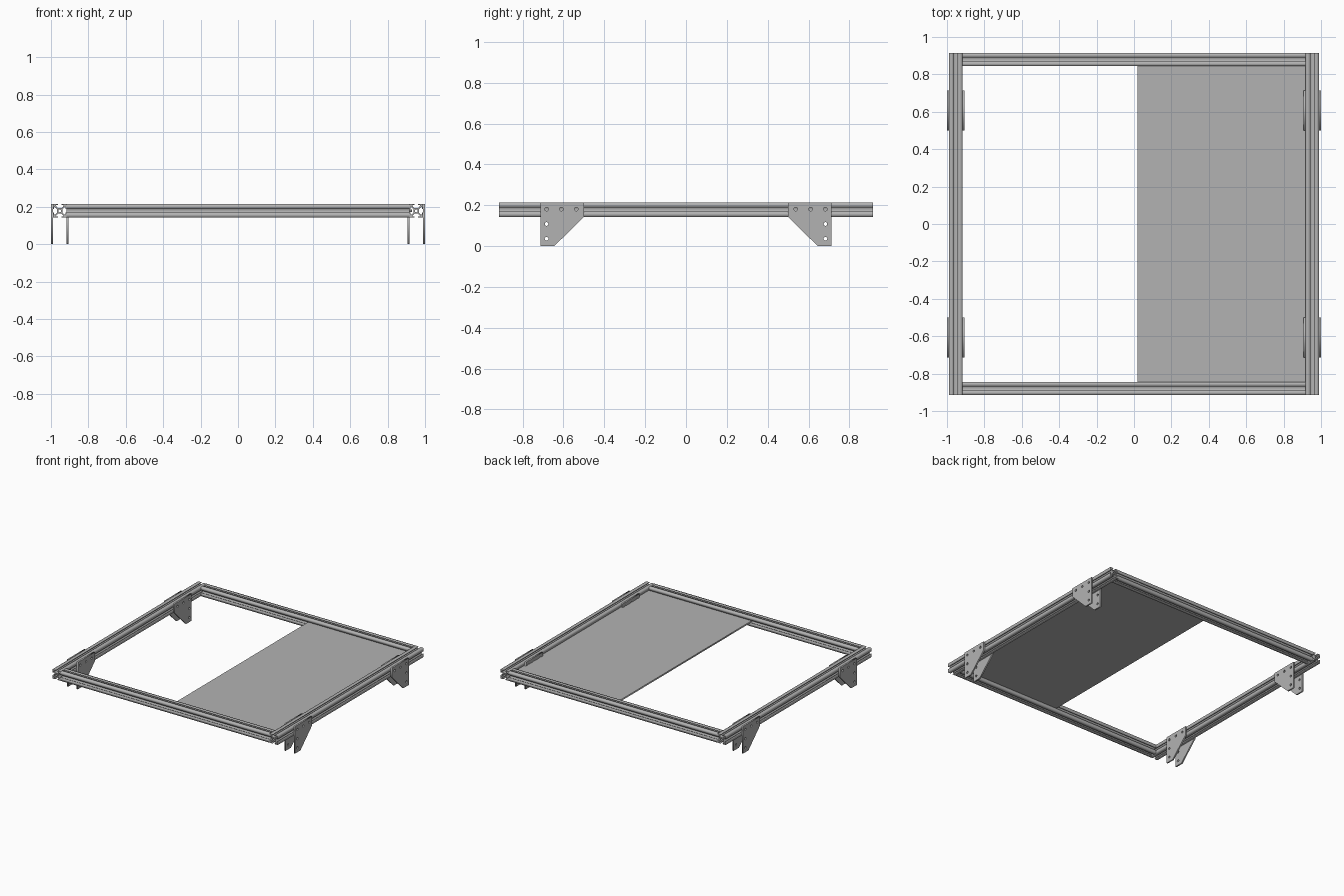
import bpy
from math import cos, sin, pi
from mathutils import Matrix, Vector

if "Cube" in bpy.data.objects:
    bpy.data.objects.remove(bpy.data.objects["Cube"])

grey = bpy.data.materials.new("aluminium_grey")
grey.use_nodes = True
colour = (0.45, 0.45, 0.45, 1)
grey.diffuse_color = colour
grey.node_tree.nodes["Principled BSDF"].inputs["Base Color"].default_value = colour

SIZE = 0.0715           # rail section
TOP = 0.214             # top of the frame
MID = TOP - SIZE / 2    # rail centre height
RAIL_X = 0.953          # side rail centre
END_Y = 0.915           # outer end of the frame
PLATE = 0.011           # bracket plate thickness


def circle(cx, cy, r, n=16):
    return [(cx + r * cos(2 * pi * i / n), cy + r * sin(2 * pi * i / n)) for i in range(n)]


def extruded(name, loops, depth, u, v, centre):
    """Extrude an outline with holes; u and v are the outline's axes in space."""
    curve = bpy.data.curves.new(name, "CURVE")
    curve.dimensions = "2D"
    curve.fill_mode = "BOTH"
    curve.extrude = depth / 2
    for loop in loops:
        spline = curve.splines.new("POLY")
        spline.points.add(len(loop) - 1)
        for point, (x, y) in zip(spline.points, loop):
            point.co = (x, y, 0, 1)
        spline.use_cyclic_u = True
    temp = bpy.data.objects.new(name + "_outline", curve)
    bpy.context.collection.objects.link(temp)
    mesh = bpy.data.meshes.new_from_object(temp.evaluated_get(bpy.context.evaluated_depsgraph_get()))
    bpy.data.objects.remove(temp)
    bpy.data.curves.remove(curve)
    u, v = Vector(u), Vector(v)
    w = u.cross(v)
    mesh.transform(Matrix.Translation(centre) @ Matrix((u, v, w)).transposed().to_4x4())
    mesh.name = name
    mesh.materials.clear()
    mesh.materials.append(grey)
    obj = bpy.data.objects.new(name, mesh)
    bpy.context.collection.objects.link(obj)
    return obj


# T-slot section: one side's points, turned four times
half_slot = [(0.28, 1), (0.28, 0.85), (0.55, 0.85), (0.55, 0.72), (0.28, 0.42)]
side = [(1, 1)] + half_slot + [(-x, y) for x, y in reversed(half_slot)]
section = []
for turn in range(4):
    for x, y in side:
        for _ in range(turn):
            x, y = -y, x
        section.append((x * SIZE / 2, y * SIZE / 2))
rail_loops = [section, circle(0, 0, SIZE * 0.11)]

# Frame: long side rails, with cross rails between them
for label, s in (("left", 1), ("right", -1)):
    extruded(label + "_side_rail", rail_loops, 2 * END_Y,
             (1, 0, 0), (0, 0, 1), (s * RAIL_X, 0, MID))
for label, s in (("back", 1), ("front", -1)):
    extruded(label + "_cross_rail", rail_loops, 2 * RAIL_X - SIZE,
             (0, 1, 0), (0, 0, 1), (0, s * (END_Y - SIZE / 2), MID))

# Panel held in the slots, covering the left half
x0, x1 = 0.02, RAIL_X - SIZE * 0.3
y1 = END_Y - SIZE * 0.8
extruded("panel", [[(x0, -y1), (x1, -y1), (x1, y1), (x0, y1)]], 0.012,
         (1, 0, 0), (0, 1, 0), (0, 0, MID))

# Foot brackets: a drilled plate on each face of the side rails
outline = [(0.5, TOP), (0.5, 0.142), (0.645, 0), (0.713, 0), (0.713, TOP)]
holes = [(0.537, 0.181), (0.61, 0.181), (0.683, 0.181), (0.683, 0.108), (0.683, 0.036)]
plate_loops = [outline] + [circle(y, z, 0.009) for y, z in holes]
for x_label, sx in (("left", 1), ("right", -1)):
    for y_label, sy in (("back", 1), ("front", -1)):
        for face, offset in (("outer", 1), ("inner", -1)):
            x = sx * (RAIL_X + offset * (SIZE + PLATE) / 2)
            loops = [[(y * sy, z) for y, z in loop] for loop in plate_loops]
            extruded(f"{y_label}_{x_label}_{face}_bracket", loops, PLATE,
                     (0, 1, 0), (0, 0, 1), (x, 0, 0))
